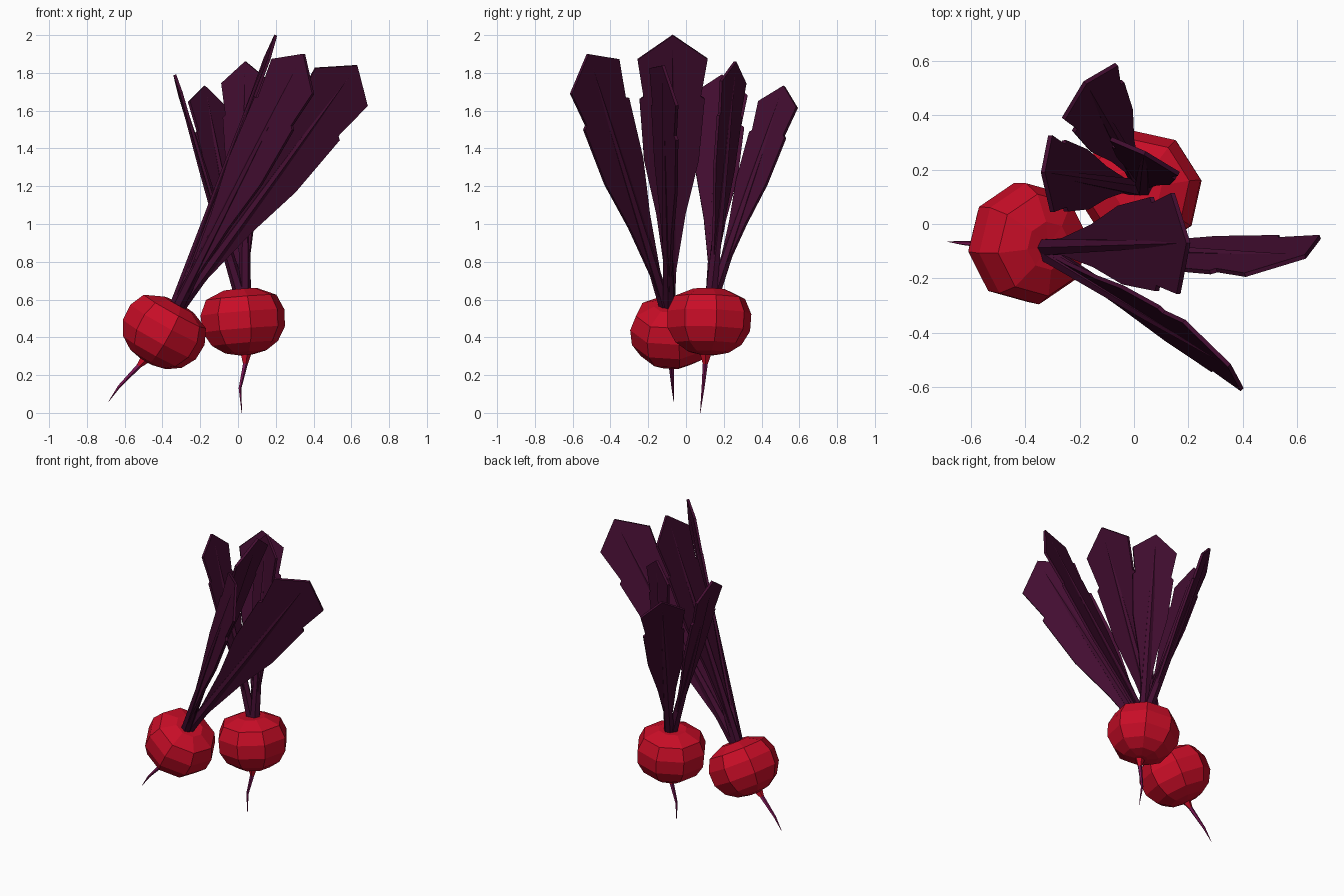
import bpy, bmesh, math
from mathutils import Vector, Matrix

if "Cube" in bpy.data.objects:
    bpy.data.objects.remove(bpy.data.objects["Cube"])


def material(name, rgb):
    m = bpy.data.materials.new(name)
    m.diffuse_color = (*rgb, 1)
    m.use_nodes = True
    m.node_tree.nodes["Principled BSDF"].inputs["Base Color"].default_value = m.diffuse_color
    return m


RED = material("bulb_red", (0.58, 0.004, 0.02))
PURPLE = material("leaf_purple", (0.055, 0.004, 0.03))
MAGENTA = material("root_magenta", (0.2, 0.008, 0.09))


def finish(bm, name, *mats):
    bmesh.ops.recalc_face_normals(bm, faces=bm.faces)
    me = bpy.data.meshes.new(name)
    bm.to_mesh(me)
    bm.free()
    for m in mats:
        me.materials.append(m)
    ob = bpy.data.objects.new(name, me)
    bpy.context.collection.objects.link(ob)
    return ob


def loft(bm, rings):
    """Skin a list of vertex rings and cap both ends."""
    for i, (a, b) in enumerate(zip(rings, rings[1:])):
        for j in range(len(a)):
            k = (j + 1) % len(a)
            f = bm.faces.new((a[j], a[k], b[k], b[j]))
            f.material_index = min(i, 1)
    bm.faces.new(rings[0])
    bm.faces.new(rings[-1]).material_index = 1


# bulb: eight-sided turned profile (radius, height)
PROFILE = [(0.04, -0.18), (0.11, -0.165), (0.178, -0.12), (0.222, -0.045),
           (0.226, 0.045), (0.19, 0.125), (0.09, 0.168), (0.03, 0.165)]


def bulb(name, centre, axis, spin):
    bm = bmesh.new()
    rot = Vector((0, 0, 1)).rotation_difference(Vector(axis)).to_matrix()
    rings = []
    for r, z in PROFILE:
        ring = []
        for j in range(8):
            a = math.radians(spin + 45 * j)
            ring.append(bm.verts.new(Vector(centre) + rot @ Vector((r * math.cos(a), r * math.sin(a), z))))
        rings.append(ring)
    loft(bm, rings)
    for f in bm.faces:
        f.material_index = 0
    finish(bm, name, RED)


# root: tapering tube, red where it leaves the bulb
def root(name, points, radii):
    bm = bmesh.new()
    pts = [Vector(p) for p in points]
    rings = []
    for i, (p, r) in enumerate(zip(pts, radii)):
        d = pts[min(i + 1, len(pts) - 1)] - pts[max(i - 1, 0)]
        q = Vector((0, 0, -1)).rotation_difference(d).to_matrix()
        rings.append([bm.verts.new(p + q @ Vector((r * math.cos(a), r * math.sin(a), 0)))
                      for a in [math.tau * j / 5 for j in range(5)]])
    loft(bm, rings)
    finish(bm, name, RED, MAGENTA)


# leaf half outline: (fraction of length, fraction of half width)
OUTLINE = [(0, 0.14), (0.12, 0.17), (0.33, 0.42), (0.53, 0.78),
           (0.76, 0.93), (0.77, 0.82), (0.91, 1.0)]
THICK = 0.016


def leaf(name, base, apex, left, right):
    base, apex, left, right = map(Vector, (base, apex, left, right))
    d = apex - base
    length = d.length
    d.normalize()
    w = right - left
    half = w.length / 2
    w = (w - d * w.dot(d)).normalized()
    n = d.cross(w)
    # blade
    bm = bmesh.new()
    shape = OUTLINE + [(1, 0)] + [(t, -s) for t, s in reversed(OUTLINE)]
    sides = []
    for h in (-THICK / 2, THICK / 2):
        sides.append([bm.verts.new(base + d * t * length + w * s * half + n * h) for t, s in shape])
    loft(bm, sides)
    for f in bm.faces:
        f.material_index = 0
    finish(bm, name + "_blade", PURPLE)
    # stalk and midrib
    bm = bmesh.new()
    rings = []
    for t, r in [(-0.03, 0.034), (0.15, 0.03), (0.55, 0.022), (0.95, 0.008)]:
        rings.append([bm.verts.new(base + d * t * length + (w * math.cos(a) + n * math.sin(a)) * r)
                      for a in [math.tau * (j + 0.5) / 6 for j in range(6)]])
    loft(bm, rings)
    for f in bm.faces:
        f.material_index = 0
    finish(bm, name + "_midrib", PURPLE)


# tilted left vegetable
bulb("left_bulb", (-0.395, -0.07, 0.427), (0.48, -0.06, 0.87), 8)
root("left_root", [(-0.475, -0.08, 0.31), (-0.525, -0.078, 0.25), (-0.63, -0.07, 0.14), (-0.685, -0.065, 0.06)],
     [0.04, 0.014, 0.008, 0.001])
leaf("left_leaf_outer", (-0.295, -0.09, 0.58), (0.63, -0.12, 1.84), (0.42, -0.17, 1.84), (0.68, -0.03, 1.62))
leaf("left_leaf_front", (-0.31, -0.115, 0.58), (0.35, -0.52, 1.90), (0.16, -0.35, 1.87), (0.39, -0.61, 1.72))
leaf("left_leaf_middle", (-0.32, -0.085, 0.59), (0.20, -0.07, 2.0), (0.13, 0.13, 1.88), (0.16, -0.24, 1.90))

# upright right vegetable
bulb("right_bulb", (0.027, 0.122, 0.487), (-0.08, 0.03, 1), 10)
root("right_root", [(0.04, 0.105, 0.34), (0.038, 0.102, 0.26), (0.01, 0.09, 0.13), (0.02, 0.075, 0.0)],
     [0.04, 0.014, 0.008, 0.001])
leaf("right_leaf_back", (0.02, 0.155, 0.65), (-0.18, 0.52, 1.73), (-0.26, 0.42, 1.67), (-0.06, 0.61, 1.61))
leaf("right_leaf_side", (0.005, 0.135, 0.65), (-0.335, 0.19, 1.79), (-0.32, 0.06, 1.72), (-0.32, 0.34, 1.68))
leaf("right_leaf_middle", (0.035, 0.135, 0.65), (0.04, 0.26, 1.86), (-0.07, 0.32, 1.79), (0.18, 0.19, 1.79))
